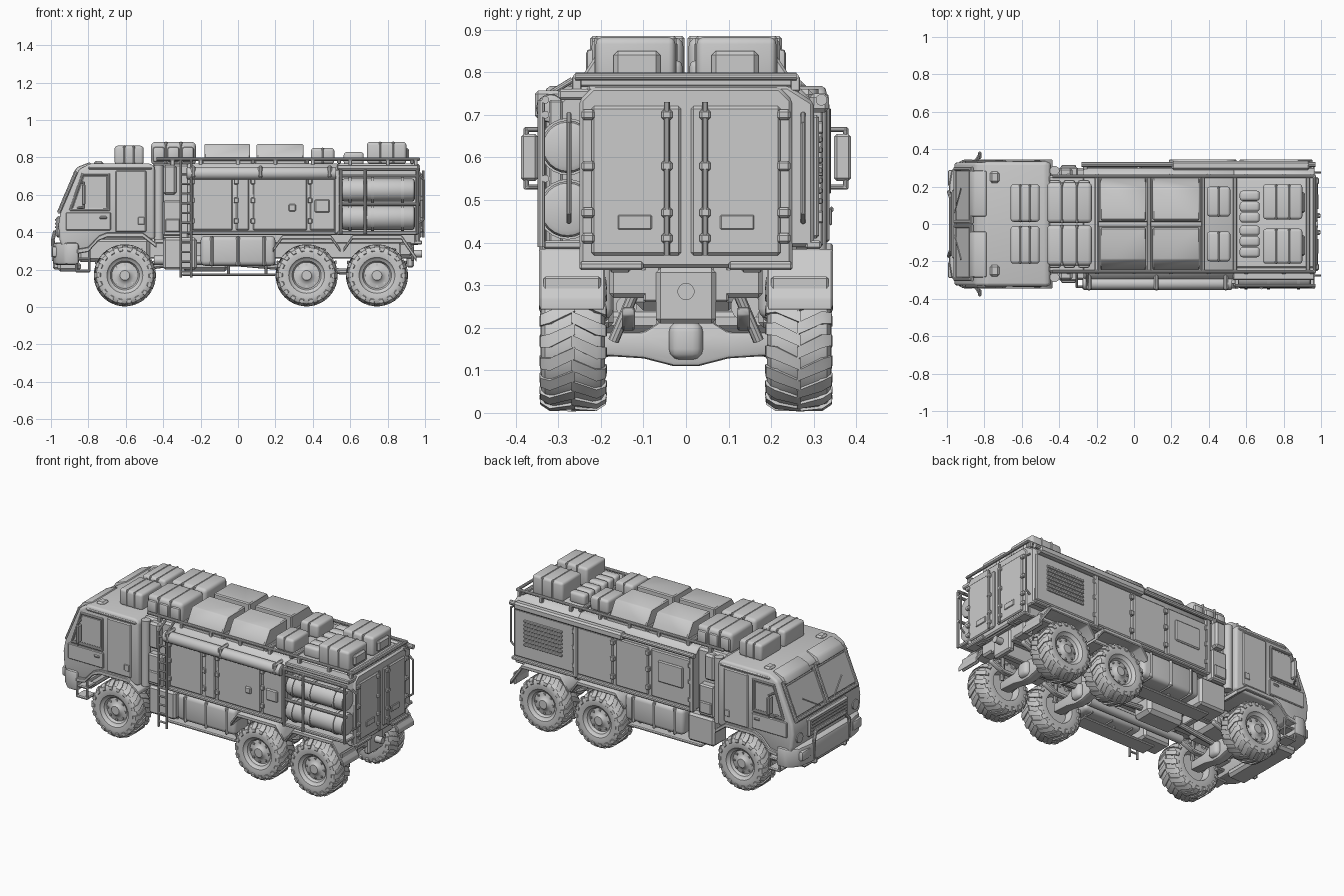
import bpy, bmesh, math
from mathutils import Vector, Matrix

def finish(name, bm, bevel=0, seg=2, angle=35):
    bmesh.ops.recalc_face_normals(bm, faces=bm.faces)
    if bevel:
        es = [e for e in bm.edges if len(e.link_faces) == 2 and e.calc_face_angle(0) > 0.5]
        bmesh.ops.bevel(bm, geom=es, offset=bevel, segments=seg, profile=0.5, affect='EDGES', clamp_overlap=True)
    me = bpy.data.meshes.new(name)
    bm.to_mesh(me)
    bm.free()
    for p in me.polygons:
        p.use_smooth = True
    me.set_sharp_from_angle(angle=math.radians(angle))
    o = bpy.data.objects.new(name, me)
    bpy.context.collection.objects.link(o)
    return o

def prism(name, pts, a, b, axis='y', bevel=0.004, seg=1):
    """Extrude a 2D profile along an axis."""
    put = {'x': lambda p, t: (t, p[0], p[1]), 'y': lambda p, t: (p[0], t, p[1]), 'z': lambda p, t: (p[0], p[1], t)}[axis]
    bm = bmesh.new()
    lo = [bm.verts.new(put(p, a)) for p in pts]
    hi = [bm.verts.new(put(p, b)) for p in pts]
    bm.faces.new(lo)
    bm.faces.new(hi[::-1])
    for i in range(len(pts)):
        j = (i + 1) % len(pts)
        bm.faces.new((lo[i], lo[j], hi[j], hi[i]))
    return finish(name, bm, bevel, seg)

def box(name, x0, x1, y0, y1, z0, z1, bevel=0.005, seg=1):
    return prism(name, [(x0, z0), (x1, z0), (x1, z1), (x0, z1)], y0, y1, 'y', bevel, seg)

def pipe(name, pts, r, n=10, bevel=0):
    """Round bars joining consecutive points."""
    bm = bmesh.new()
    for p, q in zip(pts, pts[1:]):
        p, q = Vector(p), Vector(q)
        d = q - p
        m = Matrix.Translation((p + q) / 2) @ d.to_track_quat('Z', 'Y').to_matrix().to_4x4()
        bmesh.ops.create_cone(bm, cap_ends=True, segments=n, radius1=r, radius2=r, depth=d.length + (r if len(pts) > 2 else 0), matrix=m)
    return finish(name, bm, bevel)

def strip(name, pts, th, y0, y1):
    return prism(name, pts + [(x, z - th) for x, z in pts[::-1]], y0, y1)

def bag(name, x0, x1, y0, y1, z0, z1, straps=2, bevel=.016):
    box(name, x0, x1, y0, y1, z0, z1, bevel, 3)
    a, b = sorted((y0, y1))
    for i in range(straps):
        x = x0 + (x1 - x0) * (i + 1) / (straps + 1)
        box(name + "_strap", x - .007, x + .007, a - .003, b + .003, z0, z1 + .003, .006)

# wheel: lathed tyre and rim, chevron lugs, hub bolts
def wheel_mesh():
    bm = bmesh.new()
    prof = [(0, .062), (.026, .062), (.036, .05), (.05, .046), (.07, .042), (.078, .058), (.088, .062), (.096, .073), (.12, .077), (.14, .074),
            (.152, .066), (.159, .045), (.159, -.045), (.152, -.066), (.135, -.075), (.09, -.072), (.08, -.03), (0, -.03)]
    vs = [bm.verts.new((r, y, 0)) for r, y in prof]
    es = [bm.edges.new(e) for e in zip(vs, vs[1:])]
    bmesh.ops.spin(bm, geom=vs + es, cent=(0, 0, 0), axis=(0, 1, 0), angle=math.tau, steps=40)
    bmesh.ops.remove_doubles(bm, verts=bm.verts, dist=1e-4)
    n = 18
    for k in range(n):
        for s in (-1, 1):
            a0 = math.tau * (k + (.5 if s > 0 else 0)) / n
            rows = []
            for da, y, r, w in ((0, -.004, .166, .085), (.17, .055, .165, .095), (.19, .077, .15, .09), (.19, .079, .132, .07)):
                pt = lambda a, rr, yy: bm.verts.new((rr * math.cos(a), s * yy, rr * math.sin(a)))
                a = a0 + da
                rows.append([pt(a - w, r, y), pt(a + w, r, y), pt(a + w, r - .012, y * .88), pt(a - w, r - .012, y * .88)])
            for p, q in zip(rows, rows[1:]):
                for i in range(4):
                    bm.faces.new((p[i], p[(i + 1) % 4], q[(i + 1) % 4], q[i]))
            bm.faces.new(rows[0])
            bm.faces.new(rows[-1])
    for k in range(8):
        a = math.tau * k / 8
        bmesh.ops.create_cube(bm, size=.01, matrix=Matrix.Translation((.058 * math.cos(a), .046, .058 * math.sin(a))))
    return finish("wheel", bm)

AXLES = (-.605, .367, .743)
first = wheel_mesh()
for x in AXLES:
    for s in (-1, 1):
        w = first if (x == AXLES[0] and s < 0) else first.copy()
        if w is not first:
            bpy.context.collection.objects.link(w)
        w.location = (x, s * .265, .169)
        w.rotation_euler = (0, 0, 0 if s > 0 else math.pi)
    # tapered axle housing, differential and springs
    prism("axle", [(-.21, .135), (-.1, .128), (-.03, .11), (.03, .11), (.1, .128), (.21, .135), (.21, .19), (.1, .19), (.045, .225),
                   (-.045, .225), (-.1, .19), (-.21, .19)], x - .03, x + .03, 'x', .01, 2)
    box("differential", x - .055, x + .055, -.04, .04, .125, .215, .025, 3)
    for s in (-1, 1):
        strip("leaf_spring", [(x - .16, .25), (x - .07, .215), (x + .07, .215), (x + .16, .25)], .022, s * .12, s * .15)
        pipe("damper", [(x + .05, s * .17, .17), (x + .09, s * .11, .31)], .013)
        pipe("steering_arm", [(x - .03, s * .19, .14), (x - .05, 0, .2)], .01)

# chassis
for s in (-1, 1):
    box("chassis_rail", -.88, .93, s * .06, s * .10, .26, .35)
for x in (-.8, -.4, -.15, .1, .3, .55, .9):
    box("cross_member", x - .02, x + .02, -.09, .09, .27, .33)
pipe("drive_shaft", [(-.6, 0, .2), (-.2, 0, .25), (.37, 0, .2), (.74, 0, .18)], .016)
box("engine", -.86, -.47, -.12, .12, .24, .37, .02)
box("gearbox", -.3, -.05, -.07, .07, .19, .3, .02)
box("body_floor", -.45, .95, -.25, .25, .34, .40)
pipe("air_tank", [(-.18, .14, .25), (.15, .14, .25)], .035, 14)
pipe("exhaust", [(-.45, -.14, .25), (.2, -.14, .25)], .025, 12)

# cab shell
prism("cab", [(-.93, .30), (-.955, .36), (-.96, .44), (-.95, .5), (-.85, .735), (-.79, .768), (-.47, .768), (-.445, .75), (-.445, .36),
              (-.75, .36), (-.81, .30)], -.33, .33, 'y', .024, 3)
for s in (-1, 1):
    y, yo = s * .325, s * .337
    prism("side_window", [(-.885, .53), (-.825, .70), (-.70, .70), (-.70, .53)], y, s * .332, 'y', .003)
    pipe("window_frame", [(-.895, s * .333, .52), (-.83, s * .333, .71), (-.69, s * .333, .71), (-.69, s * .333, .52), (-.895, s * .333, .52)], .007)
    prism("cab_door", [(-.92, .41), (-.92, .505), (-.68, .505), (-.68, .41)], y, yo)
    box("cab_rear_panel", -.655, -.49, y, yo, .40, .73, .006)
    box("door_handle", -.74, -.70, yo, s * .346, .47, .485)
    box("vent_window", -.535, -.50, yo, s * .343, .44, .48)
    box("roof_gutter", -.80, -.46, s * .29, s * .335, .735, .75)
    strip("front_fender", [(-.86, .31), (-.80, .32), (-.745, .38), (-.70, .398), (-.51, .398), (-.435, .34)], .026, s * .20, s * .345)
    # front step hanging behind the bumper
    for z in (.185, .25):
        box("cab_step", -.87, -.79, s * .25, s * .335, z, z + .015)
    for x in (-.865, -.795):
        pipe("step_hanger", [(x, s * .325, .19), (x, s * .325, .32)], .007)
    # windscreen halves, wiper and visor
    prism("windscreen", [(-.945, .525), (-.873, .695), (-.881, .70), (-.953, .53)], s * .018, s * .285, 'y', .002)
    pipe("windscreen_frame", [(-.955, s * .012, .51), (-.868, s * .012, .715), (-.868, s * .295, .715), (-.955, s * .295, .51), (-.955, s * .012, .51)], .011)
    pipe("wiper", [(-.962, s * .05, .51), (-.925, s * .19, .60)], .004, 6)
    prism("sun_visor", [(-.885, .71), (-.86, .748), (-.79, .775), (-.78, .74), (-.84, .69)], s * .04, s * .285, 'y', .01, 2)
    # mirrors
    pipe("mirror_arm", [(-.84, s * .32, .665), (-.825, s * .375, .665), (-.825, s * .375, .53), (-.86, s * .32, .53)], .006)
    box("mirror", -.835, -.815, s * .348, s * .387, .545, .655, .006)
    # lamps and bumper guard
    box("headlight", -.995, -.95, s * .20, s * .29, .265, .325, .012, 2)
    pipe("corner_lamp", [(-.965, s * .27, .40), (-.93, s * .27, .40)], .03, 16)
    pipe("bull_bar", [(-.985, s * .17, .25), (-.99, s * .17, .36), (-.98, s * .14, .40), (-.98, 0, .40)], .010)
    box("tow_hook", -.99, -.94, s * .13, s * .16, .20, .25, .01)
    box("roof_lamp", -.77, -.72, s * .22, s * .28, .755, .78, .01)
prism("front_bumper", [(-.99, -.2), (-.975, -.29), (-.92, -.345), (-.85, -.345), (-.85, .345), (-.92, .345), (-.975, .29), (-.99, .2)], .225, .345, 'z', .018, 2)
box("bumper_skid", -.965, -.84, -.22, .22, .19, .24, .015)
box("grille_surround", -.972, -.94, -.19, .19, .37, .485, .01)
for i in range(5):
    box("grille_slat", -.978, -.96, -.17, .17, .384 + i * .019, .394 + i * .019, .002)

# equipment bay between cab and body
box("equipment_bay", -.46, -.26, -.26, .26, .36, .765, .012)
for s in (-1, 1):
    pipe("air_stack", [(-.425, s * .285, .36), (-.425, s * .285, .76)], .026, 14)
    box("filter_housing", -.40, -.33, s * .25, s * .30, .60, .76, .012)
    box("locker", -.40, -.30, s * .25, s * .305, .38, .57, .008)
    box("locker_lid", -.39, -.31, s * .30, s * .315, .40, .47)
    # underbody fuel tank with straps, and side boxes
    box("fuel_tank", -.20, .20, s * .17, s * .315, .22, .38, .025, 3)
    for x in (-.14, 0, .14):
        box("tank_strap", x - .01, x + .01, s * .18, s * .321, .215, .38, .008, 1)
    box("battery_box", -.40, -.22, s * .17, s * .30, .20, .37, .012)
    box("tank_guard", -.30, .20, s * .18, s * .28, .165, .18)
    for x in (-.25, -.05, .15):
        pipe("guard_hanger", [(x, s * .23, .17), (x, s * .23, .3)], .008)
    # rear fenders and mud flaps
    for x in AXLES[1:]:
        strip("rear_fender", [(x - .18, .315), (x - .13, .385), (x + .13, .385), (x + .18, .315)], .024, s * .19, s * .345)
    strip("tail_fender", [(.875, .385), (.955, .27)], .03, s * .19, s * .345)
    box("tail_lamp", .935, .965, s * .13, s * .18, .33, .36)
    box("mud_flap", .925, .94, s * .20, s * .335, .245, .32)

# living body: full width in front, notched on the near side at the back
prism("body_front", [(-.30, .39), (.30, .39), (.30, .73), (.262, .768), (-.262, .768), (-.30, .73)], -.27, .535, 'x', .008)
prism("body_rear", [(-.235, .39), (.30, .39), (.30, .73), (.24, .768), (-.235, .768)], .53, .965, 'x', .008)
box("rear_rack_roof", .53, .965, -.30, -.2, .735, .76)
box("rear_rack_floor", .53, .965, -.335, -.2, .385, .405)

def side_panels(s, cols):
    for a, b in cols:
        box("side_panel", a, b, s * .295, s * .312, .41, .70, .006)
        for z in (.46, .57, .67):
            box("panel_hinge", a - .012, a + .012, s * .30, s * .322, z - .014, z + .014, .003)
side_panels(-1, [(-.245, -.03), (-.01, .06), (.08, .37), (.385, .52)])
side_panels(1, [(-.25, .02), (.04, .26), (.28, .52), (.54, .95)])
for s, x, z, w, h in ((-1, .45, .54, .08, .07), (-1, .29, .53, .04, .04), (1, -.115, .58, .17, .13)):
    box("side_hatch", x - w / 2, x + w / 2, s * .305, s * .321, z - h / 2, z + h / 2, .006)
for i in range(7):
    box("louvre", .62, .88, .31, .32, .49 + i * .024, .505 + i * .024, .003)
for s in (-1, 1):
    box("lower_sill", -.27, .535 if s < 0 else .965, s * .28, s * .318, .385, .405)
    for x in (-.26, .53):
        box("corner_post", x - .014, x + .014, s * .29, s * .322, .39, .735)
# awning roll and far side rail
pipe("awning", [(-.275, -.318, .715), (.525, -.318, .715)], .034, 16, .008)
for x in (-.24, .12, .49):
    box("awning_bracket", x - .012, x + .012, -.355, -.26, .69, .757, .008)
pipe("far_rail", [(-.28, .318, .735), (.97, .318, .735)], .014)
box("far_awning_box", .2, .94, .29, .336, .705, .75, .01)

# canisters in the notch with their guard frame
for z, r in ((.625, .062), (.478, .066)):
    pipe("canister", [(.555, -.278, z), (.945, -.278, z)], r, 24, .015)
    for x in (.60, .72, .88):
        pipe("canister_band", [(x - .008, -.278, z), (x + .008, -.278, z)], r + .005, 24)
for x in (.55, .68, .96):
    pipe("rack_post", [(x, -.34, .39), (x, -.34, .735)], .009)
for z in (.55, .70, .735):
    pipe("rack_bar", [(.54, -.33, z), (.97, -.33, z)], .009)

# ladder
for x in (-.305, -.25):
    pipe("ladder_rail", [(x, -.335, .16), (x, -.335, .74), (x, -.27, .78)], .007)
for i in range(11):
    pipe("ladder_rung", [(-.305, -.335, .19 + i * .052), (-.25, -.335, .19 + i * .052)], .006, 8)

# rear doors
prism("rear_wall", [(-.25, .34), (.25, .34), (.25, .735), (.22, .765), (-.22, .765), (-.25, .735)], .95, .972, 'x', .008)
for s in (-1, 1):
    box("rear_door", .965, .982, s * .012, s * .222, .37, .72, .006)
    box("door_placard", .975, .987, s * .08, s * .16, .43, .465, .003)
    pipe("lock_rod", [(.99, s * .045, .37), (.99, s * .045, .73)], .007)
    for z in (.41, .47, .58, .70):
        box("rod_clamp", .975, .997, s * .032, s * .058, z - .012, z + .012)
        box("door_hinge", .97, .99, s * .215, s * .245, z - .012, z + .012)
    pipe("grab_handle", [(.97, s * .275, .45), (.995, s * .275, .47), (.995, s * .275, .68), (.97, s * .275, .70)], .006)
    box("rear_step", .92, .985, s * .10, s * .25, .335, .355)
box("tow_beam", .90, .94, -.07, .07, .21, .34, .01)
pipe("tow_pin", [(.93, 0, .285), (.985, 0, .285)], .02, 14)
for s in (-1, 1):
    box("rear_bracket", .86, .93, s * .08, s * .18, .27, .345, .01)

# roof rails and cargo
for s in (-1, 1):
    pipe("roof_rail", [(-.43, s * .255, .79), (.965, s * .255, .79), (.965, 0, .79)], .009)
    for x in (-.35, -.2, 0, .2, .4, .6, .8, .95):
        box("rail_foot", x - .01, x + .01, s * .245, s * .268, .755, .79, .003)
    bag("cab_roof_case", -.66, -.505, s * .012, s * .212, .76, .862)
    bag("large_roof_bag", -.465, -.225, s * .006, s * .222, .76, .882, 2, .022)
    for j in range(3):
        box("bag_pocket", -.455 + j * .078, -.392 + j * .078, s * .05, s * .235, .775, .855, .012, 2)
    for a, b in ((-.18, .065), (.10, .35)):
        prism("roof_hatch", [(s * .02, .76), (s * .25, .76), (s * .245, .79), (s * .19, .872), (s * .02, .872)], a, b, 'x', .006)
        box("hatch_seal", a - .01, b + .01, s * .01, s * .258, .755, .785)
    bag("small_roof_case", .39, .515, s * .04, s * .20, .765, .85, 1)
    for i in range(3):
        bag("kit_roll", .565, .672, s * (.008 + i * .058), s * (.062 + i * .058), .76, .828, 0)
    bag("rear_roof_bag", .69, .90, s * .025, s * .212, .765, .882)
    box("bag_pocket", .88, .915, s * .06, s * .17, .785, .85, .01)
for x in (-.2, .08, .37, .54, .93):
    box("roof_cross_bar", x - .01, x + .01, -.26, .26, .765, .785)
